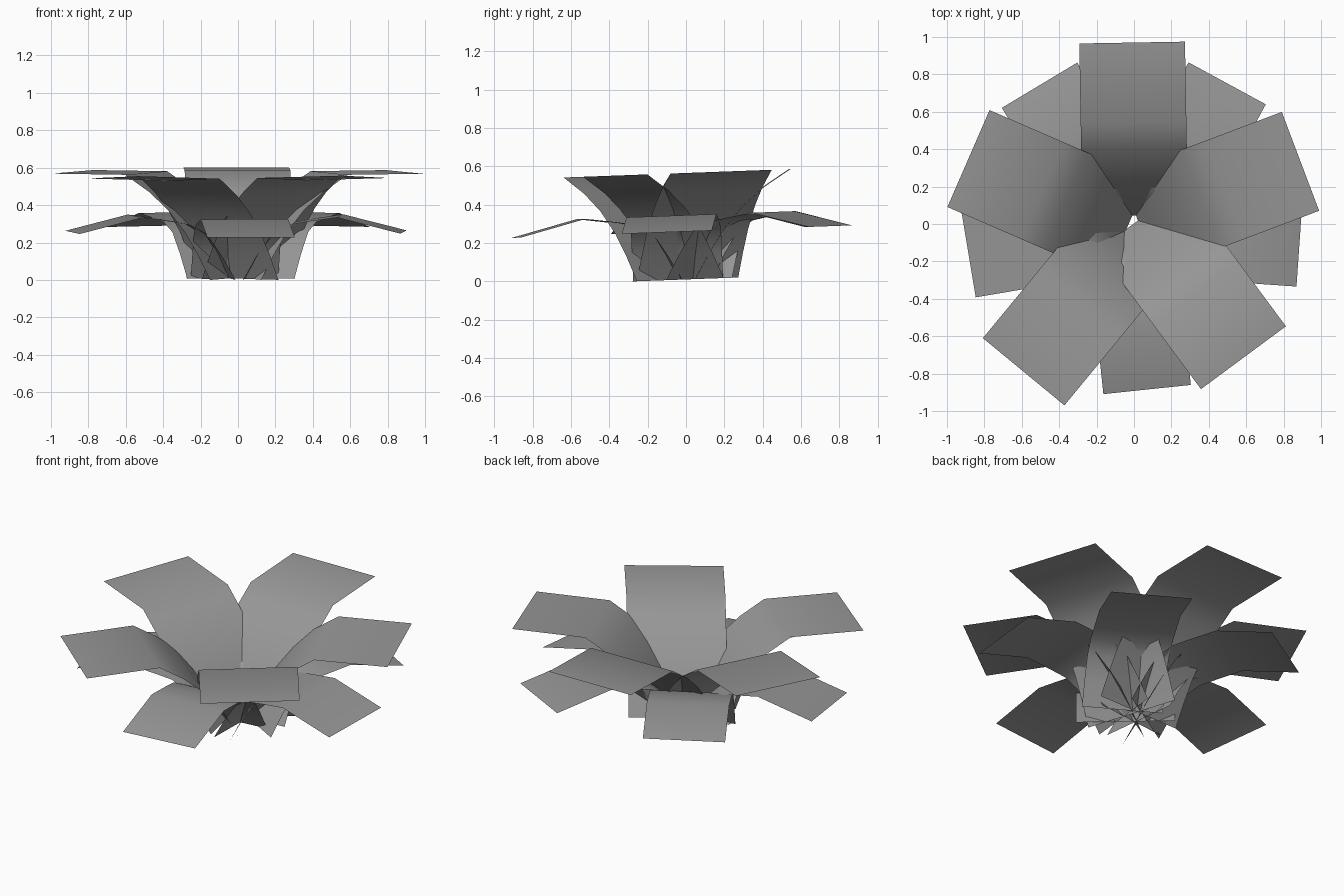
import bpy, math
from mathutils import Vector

if "Cube" in bpy.data.objects:
    bpy.data.objects.remove(bpy.data.objects["Cube"])

TILT = 0.037  # the whole flower leans slightly towards the front

# leaf profiles: (distance along leaf, height), root to tip
UPPER = [(0.045, 0.0), (0.115, 0.13), (0.19, 0.25), (0.29, 0.37), (0.40, 0.465), (0.54, 0.555), (0.97, 0.555)]
LOWER = [(0.055, 0.0), (0.13, 0.13), (0.21, 0.245), (0.30, 0.295), (0.40, 0.312), (0.56, 0.335), (0.90, 0.25)]

# dark grey leaf colour
mat = bpy.data.materials.new("leaf_grey")
mat.diffuse_color = (0.31, 0.31, 0.31, 1)
mat.use_nodes = True
mat.node_tree.nodes["Principled BSDF"].inputs["Base Color"].default_value = mat.diffuse_color


def leaf(name, profile, width, tip, angle):
    """Bent constant-width strip ending at the tip centre, facing the angle."""
    a = math.radians(angle)
    out = Vector((math.cos(a), math.sin(a)))
    side = Vector((-out.y, out.x)) * width / 2
    verts = []
    for r, z in profile:
        c = Vector(tip) + out * (r - profile[-1][0])
        for p in (c - side, c + side):
            verts.append((p.x, p.y, z + 0.01 + TILT * p.y))
    faces = [(2 * i, 2 * i + 2, 2 * i + 3, 2 * i + 1) for i in range(len(profile) - 1)]
    me = bpy.data.meshes.new(name)
    me.from_pydata(verts, [], faces)
    me.shade_smooth()
    me.materials.append(mat)
    ob = bpy.data.objects.new(name, me)
    bpy.context.collection.objects.link(ob)


# upper ring of five broad leaves
upper = [((-0.01, 0.97), 91), ((-0.885, 0.35), 156.5), ((-0.59, -0.79), 230.5),
         ((0.585, -0.715), -53.5), ((0.89, 0.335), 20.7)]
for i, (tip, ang) in enumerate(upper):
    leaf(f"upper_leaf_{i + 1}", UPPER, 0.565, tip, ang)

# lower ring of five drooping leaves
lower = [((-0.505, 0.742), 121), ((-0.885, -0.16), 189.5), ((0.07, -0.885), -84),
         ((0.885, -0.10), -4), ((0.498, 0.752), 61.5)]
for i, (tip, ang) in enumerate(lower):
    leaf(f"lower_leaf_{i + 1}", LOWER, 0.47, tip, ang)
